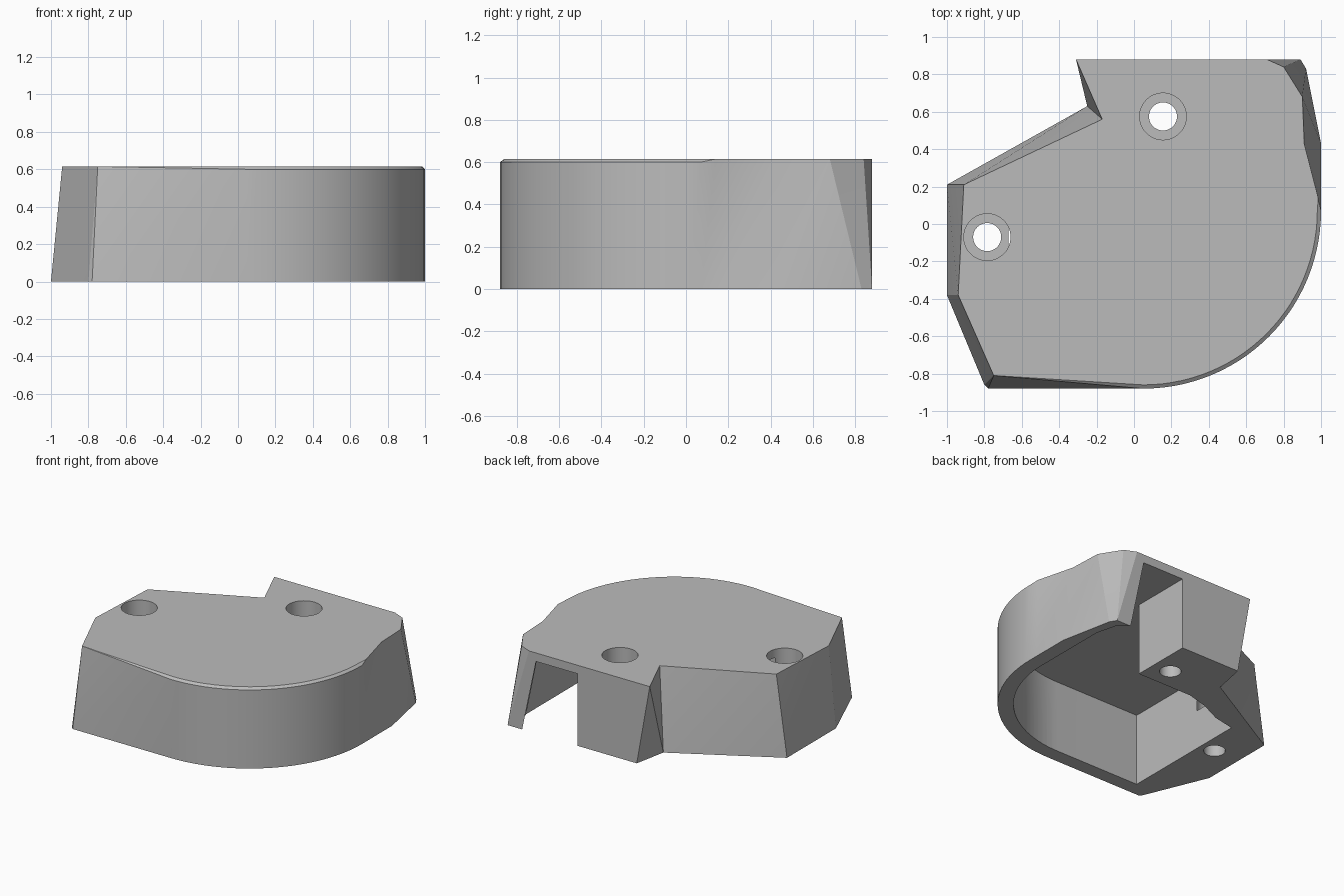
import bpy
import bmesh
from math import cos, sin, pi, radians

if "Cube" in bpy.data.objects:
    bpy.data.objects.remove(bpy.data.objects["Cube"], do_unlink=True)

HEIGHT = 0.615
CEILING = 0.55
CENTRE = (0.05, 0.07)

grey = bpy.data.materials.new("plain_grey")
grey.use_nodes = True
grey.diffuse_color = (0.5, 0.5, 0.5, 1)
grey.node_tree.nodes["Principled BSDF"].inputs["Base Color"].default_value = (0.5, 0.5, 0.5, 1)


def arc(radius, steps=28):
    """Quarter round from the front to the +x side."""
    angles = [-pi / 2 + pi / 2 * i / steps for i in range(steps + 1)]
    return [(CENTRE[0] + radius * cos(a), CENTRE[1] + radius * sin(a)) for a in angles]


def add_object(name, bm):
    bmesh.ops.recalc_face_normals(bm, faces=bm.faces)
    mesh = bpy.data.meshes.new(name)
    bm.to_mesh(mesh)
    bm.free()
    mesh.materials.append(grey)
    obj = bpy.data.objects.new(name, mesh)
    bpy.context.collection.objects.link(obj)
    return obj


def loft(name, columns, flipped=()):
    """Solid from columns of (bottom, middle, top) points; repeats are merged."""
    bm = bmesh.new()
    made = {}

    def vert(p):
        key = tuple(round(c, 4) for c in p)
        if key not in made:
            made[key] = bm.verts.new(p)
        return made[key]

    def face(points):
        unique = list(dict.fromkeys(vert(p) for p in points))
        if len(unique) > 2:
            bm.faces.new(unique)

    count = len(columns)
    for i in range(count):
        here, after = columns[i], columns[(i + 1) % count]
        for k in range(2):
            a, b, c, d = here[k], after[k], after[k + 1], here[k + 1]
            if i in flipped:
                a, b, c, d = b, c, d, a
            face([a, b, c])
            face([a, c, d])
    face([col[0] for col in columns])
    face([col[2] for col in columns])
    return add_object(name, bm)


def column(bottom, top, z0=0, z1=HEIGHT):
    high = (*top, z1)
    return ((*bottom, z0), high, high)


def cylinder(name, x, y, radius, z0, z1):
    bm = bmesh.new()
    bmesh.ops.create_cone(bm, cap_ends=True, segments=48, radius1=radius,
                          radius2=radius, depth=z1 - z0)
    bmesh.ops.translate(bm, verts=bm.verts, vec=(x, y, (z0 + z1) / 2))
    return add_object(name, bm)


# Tapered outer body with a notch at the back and a bevelled round front
left_side = [
    ((-0.2, 0.88), (-0.31, 0.88)), ((-0.25, 0.63), (-0.17, 0.56)),
    ((-1, 0.21), (-0.91, 0.21)), ((-1, -0.38), (-0.94, -0.38)),
    ((-0.8, -0.86), (-0.75, -0.81)), ((-0.78, -0.88), (-0.75, -0.81)),
]
right_side = [
    ((1, 0.14), (0.985, 0.14)), ((1, 0.43), (0.91, 0.43)),
    ((0.92, 0.83), (0.9, 0.68)), ((0.89, 0.88), (0.8, 0.84)),
    ((0.89, 0.88), (0.71, 0.88)),
]
rounded = [((*p, 0), (*p, 0.6), (*q, HEIGHT)) for p, q in zip(arc(0.95), arc(0.93))]
body = loft("housing_body",
            [column(*c) for c in left_side] + rounded + [column(*c) for c in right_side],
            flipped=(0,))

# Cavity open below and through the back slot
inner_left = [(0.3, 1), (0.3, 0.41), (-0.16, 0.41), (-0.33, 0.365), (-0.5, 0.285),
              (-0.67, 0.25), (-0.67, -0.77)]
inner_right = [
    ((0.89, 0.43), (0.81, 0.43)), ((0.89, 0.66), (0.8, 0.64)),
    ((0.85, 0.815), (0.71, 0.77)), ((0.77, 0.88), (0.65, 0.88)),
    ((0.77, 1), (0.65, 1)),
]
inner = [(p, p) for p in inner_left + arc(0.84)] + inner_right
cutters = [loft("cavity_cutter", [column(*c, -0.01, CEILING) for c in inner])]

# Two counterbored screw holes
for side, x, y in (("back", 0.155, 0.575), ("side", -0.785, -0.07)):
    cutters.append(cylinder(side + "_hole_cutter", x, y, 0.075, -0.1, 0.8))
    cutters.append(cylinder(side + "_bore_cutter", x, y, 0.125, 0.3, 0.8))

bpy.ops.object.select_all(action="DESELECT")
bpy.context.view_layer.objects.active = body
body.select_set(True)
for cutter in cutters:
    cutter.hide_render = True
    cut = body.modifiers.new("cut", "BOOLEAN")
    cut.operation = "DIFFERENCE"
    cut.solver = "EXACT"
    cut.object = cutter
    bpy.ops.object.modifier_apply(modifier=cut.name)
    bpy.data.objects.remove(cutter, do_unlink=True)

bpy.ops.object.shade_smooth_by_angle(angle=radians(20))
